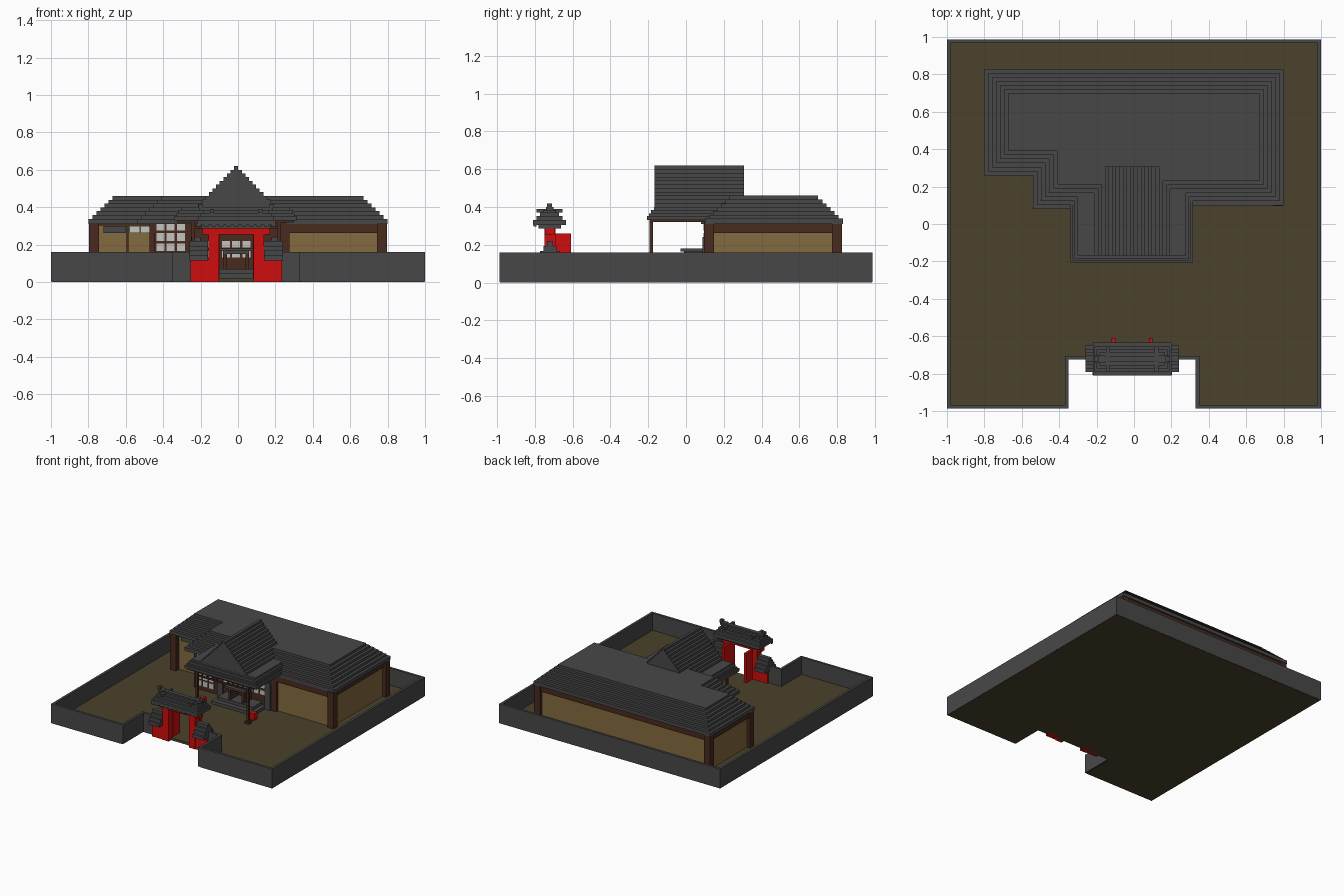
import bpy, bmesh, math
from mathutils import Vector

if "Cube" in bpy.data.objects:
    bpy.data.objects.remove(bpy.data.objects["Cube"])


def mat(name, c):
    m = bpy.data.materials.new(name)
    m.diffuse_color = (*c, 1)
    m.use_nodes = True
    m.node_tree.nodes["Principled BSDF"].inputs["Base Color"].default_value = m.diffuse_color
    return m


GREY = mat("slate_grey", (0.064, 0.064, 0.064))
EARTH = mat("earth_brown", (0.072, 0.054, 0.025))
TAN = mat("plaster_tan", (0.23, 0.145, 0.05))
BROWN = mat("timber_brown", (0.065, 0.024, 0.014))
RED = mat("lacquer_red", (0.62, 0.004, 0.004))
WHITE = mat("paper_white", (0.55, 0.55, 0.53))


def finish(bm, name, m):
    bmesh.ops.recalc_face_normals(bm, faces=bm.faces)
    me = bpy.data.meshes.new(name)
    bm.to_mesh(me)
    bm.free()
    me.materials.append(m)
    ob = bpy.data.objects.new(name, me)
    bpy.context.collection.objects.link(ob)
    return ob


def add_prism(bm, pts, z0, z1):
    low = [bm.verts.new((x, y, z0)) for x, y in pts]
    top = [bm.verts.new((x, y, z1)) for x, y in pts]
    bm.faces.new(low[::-1])
    bm.faces.new(top)
    n = len(pts)
    for i in range(n):
        j = (i + 1) % n
        bm.faces.new((low[i], low[j], top[j], top[i]))


def rect(x0, x1, y0, y1):
    return [(x0, y0), (x1, y0), (x1, y1), (x0, y1)]


def boxes(name, m, items):
    """items: (x0, x1, y0, y1, z0, z1)"""
    bm = bmesh.new()
    for x0, x1, y0, y1, z0, z1 in items:
        add_prism(bm, rect(x0, x1, y0, y1), z0, z1)
    return finish(bm, name, m)


def inset(pts, t):
    """Inset a counter-clockwise right-angled outline."""
    out = []
    for i, p in enumerate(pts):
        p = Vector(p)
        a = (p - Vector(pts[i - 1])).normalized()
        b = (Vector(pts[(i + 1) % len(pts)]) - p).normalized()
        out.append(tuple(p + Vector((-a.y - b.y, a.x + b.x)) * t))
    return out


def layered(name, pts, layers):
    """Stepped roof; layers: (inset, z0, z1)"""
    bm = bmesh.new()
    for t, z0, z1 in layers:
        add_prism(bm, inset(pts, t), z0, z1)
    return finish(bm, name, GREY)


C = -0.01  # axis of the gate and porch

# Yard and boundary wall
path = [(-.25, -.715), (-.36, -.715), (-.36, -.977), (-.99, -.977), (-.99, .977),
        (.99, .977), (.99, -.977), (.34, -.977), (.34, -.715), (.23, -.715)]
bm = bmesh.new()
yard = [(-.36, -.72), (-.36, -.985), (-.998, -.985), (-.998, .985),
        (.998, .985), (.998, -.985), (.34, -.985), (.34, -.72)]
add_prism(bm, yard[::-1], 0, .02)
finish(bm, "yard_ground", EARTH)
boxes("boundary_wall", GREY, [
    (min(a[0], b[0]) - .01, max(a[0], b[0]) + .01,
     min(a[1], b[1]) - .01, max(a[1], b[1]) + .01, .003, .16)
    for a, b in zip(path, path[1:])])

# House walls
bm = bmesh.new()
add_prism(bm, [(-.77, .30), (-.46, .30), (-.46, .12), (.765, .12), (.765, .80), (-.77, .80)], .015, .32)
finish(bm, "house_walls", TAN)

# Corner posts
posts = [(-.77, .285), (-.77, .80), (.77, .80), (.77, .122), (-.46, .122), (-.275, .115), (.262, .115)]
boxes("house_posts", BROWN, [
    (x - w, x + w, y - w, y + w, .015, .315)
    for x, y in posts for w in [.027 if abs(x) > .7 else .014]])

# Beams under the eaves
boxes("house_beams", BROWN, [
    (-.77, .77, .80, .815, .262, .315), (.765, .78, .12, .80, .262, .315),
    (-.785, -.77, .30, .80, .262, .315), (-.77, -.46, .285, .30, .302, .315),
    (-.46, .77, .105, .12, .262, .315),
    (-.595, -.585, .288, .30, .02, .31)])

# Windows of the left wing
boxes("wing_window_dark", GREY, [(-.72, -.60, .291, .30, .262, .30)])
boxes("wing_window_light", WHITE, [(x, x + .055, .291, .30, .262, .30) for x in (-.58, -.52)])

# Brown screen with paper panes
boxes("screen_frame", BROWN, [(-.45, .26, .098, .12, .02, .33)])
boxes("screen_panes", WHITE, [
    (x - .021, x + .021, .092, .098, z, z + .042)
    for x in (-.415, -.36, -.305) for z in (.055, .11, .165, .22, .275)])
boxes("porch_panes", WHITE, [
    (C + k * .055 - .021, C + k * .055 + .021, .092, .098, z, z + .035)
    for k in range(-3, 4) for z in (.13, .185)])
boxes("porch_side_panels", GREY, [(C + s * .215 - .025, C + s * .215 + .025, .088, .098, .02, .24)
                                  for s in (-1, 1)])

# Main roof
eave = [(-.80, .26), (-.54, .26), (-.54, .08), (0, .08), (0, .10), (.80, .10), (.80, .83), (-.80, .83)]
layered("main_roof", eave, [(.0217 * i, .31 if i == 0 else .338 + .0203 * (i - 1), .338 + .0203 * i)
                            for i in range(7)])

# Porch roof with its stepped gable
layered("porch_roof", rect(-.34, .315, -.207, .25),
        [(0, .33, .352), (.012, .35, .366), (.022, .364, .385), (.038, .384, .40)])
boxes("porch_gable", GREY, [
    (C - h, C + h, -.168, .308, .40 + .02 * i, .42 + .02 * i)
    for i in range(11) for h in [.203 - .0192 * i]])

# Porch posts, beams, floor
boxes("porch_posts", BROWN,
      [(C + s * .23 - .009, C + s * .23 + .009, -.192, -.174, .02, .33) for s in (-1, 1)] +
      [(C + s * .23 - .02, C + s * .23 + .02, -.203, -.163, .015, .04) for s in (-1, 1)])
boxes("porch_beams", BROWN,
      [(-.325, .30, -.193, -.175, .318, .335), (-.24, .22, -.19, -.178, .285, .297)] +
      [(C + s * .3 - .008, C + s * .3 + .008, -.19, .10, .32, .335) for s in (-1, 1)] +
      [(C + k * .046 - .004, C + k * .046 + .004, -.188, -.18, .295, .32) for k in range(-4, 5)])
boxes("porch_steps", GREY, [(-.2, .18, -.06, .1, .015, .045), (-.17, .15, -.02, .1, .045, .07)])
boxes("porch_altar", GREY, [(-.10, .08, -.03, .092, .165, .18), (-.08, .06, -.01, .092, .15, .165)])
boxes("altar_legs", BROWN, [(C - .07, C - .05, -.01, .09, .07, .15), (C + .05, C + .07, -.01, .09, .07, .15)])
boxes("red_lanterns", RED, [(C + s * .23 - .022, C + s * .23 + .022, -.14, -.095, .03, .085)
                            for s in (-1, 1)])

# Gate pillars, lintel, open doors, wings
both = (-1, 1)
boxes("gate_pillars", RED, [(C + s * .12 - .028, C + s * .12 + .028, -.75, -.69, 0, .285) for s in both])
boxes("gate_lintel", RED, [(-.19, .17, -.745, -.695, .255, .29)])
boxes("gate_doors", RED, [(C + s * .10 - .01, C + s * .10 + .01, -.70, -.61, .015, .26) for s in both])
boxes("gate_wings", RED, [(C + s * .195 - .05, C + s * .195 + .05, -.745, -.69, 0, .12) for s in both])
for s, side in zip(both, ("left", "right")):
    x = C + s * .20
    boxes(side + "_wing_roof", GREY, [
        (x - .05, x + .05, -.72 - d, -.72 + d, .115 + .026 * i, .141 + .026 * i)
        for i, d in enumerate((.07, .052, .034, .016))])

# Gate roof with upturned ridge ends
boxes("gate_roof", GREY, [
    (C - w, C + w, -.722 - d, -.722 + d, z0, z1) for w, d, z0, z1 in (
        (.185, .06, .285, .307), (.21, .088, .305, .332), (.20, .068, .332, .352),
        (.19, .05, .352, .37), (.175, .034, .37, .385), (.15, .016, .385, .397))])
boxes("gate_eave_tiles", GREY, [(C + k * .04 - .012, C + k * .04 + .012, -.808, -.79, .297, .306)
                                for k in range(-5, 6)])
boxes("gate_ridge_ends", GREY,
      [(C + s * .17 - .025, C + s * .17 + .025, -.742, -.702, .38, .40) for s in both] +
      [(C + s * .19 - .012, C + s * .19 + .012, -.735, -.709, .395, .418) for s in both] +
      [(C + s * .13 - .01, C + s * .13 + .01, -.79, -.655, .37, .39) for s in both])
